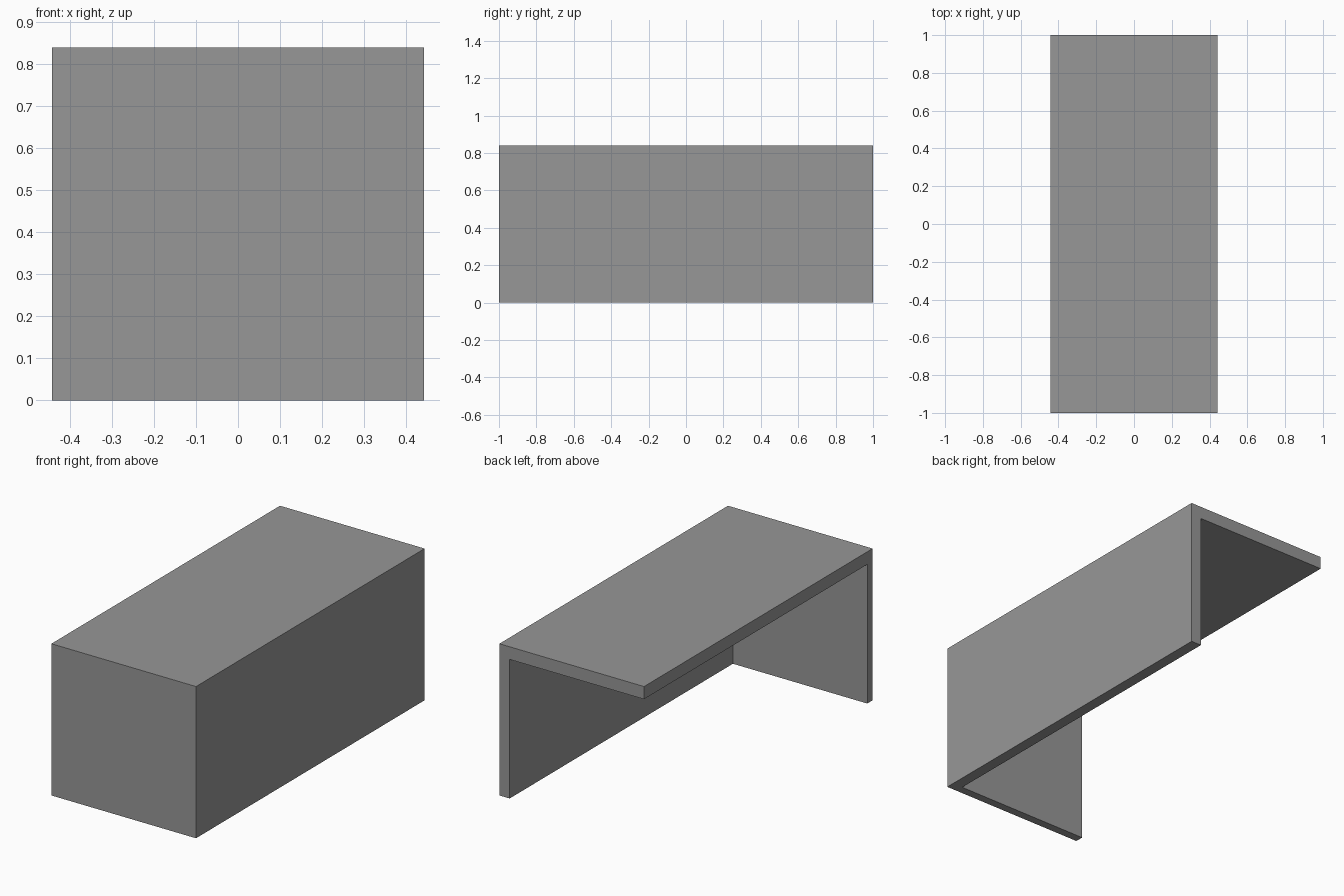
import bpy

if "Cube" in bpy.data.objects:
    bpy.data.objects.remove(bpy.data.objects["Cube"], do_unlink=True)

# Overall size and panel thicknesses
X, Y, H = 0.443, 1.0, 0.84
TOP, SIDE, FRONT = 0.07, 0.063, 0.047

grey = bpy.data.materials.new("plain grey")
grey.use_nodes = True
colour = (0.31, 0.31, 0.31, 1)
grey.diffuse_color = colour
grey.node_tree.nodes["Principled BSDF"].inputs["Base Color"].default_value = colour


def panel(name, low, high):
    """Flat board spanning two opposite corners."""
    bpy.ops.mesh.primitive_cube_add(size=1)
    board = bpy.context.object
    board.name = name
    for v in board.data.vertices:
        v.co = [a + (b - a) * (c + 0.5) for a, b, c in zip(low, high, v.co)]
    board.data.materials.append(grey)
    return board


# Top board resting on a long side wall and a front wall
panel("top_panel", (-X, -Y, H - TOP), (X, Y, H))
panel("side_panel", (X - SIDE, -Y, 0), (X, Y, H - TOP))
panel("front_panel", (-X, -Y, 0), (X - SIDE, -Y + FRONT, H - TOP))
